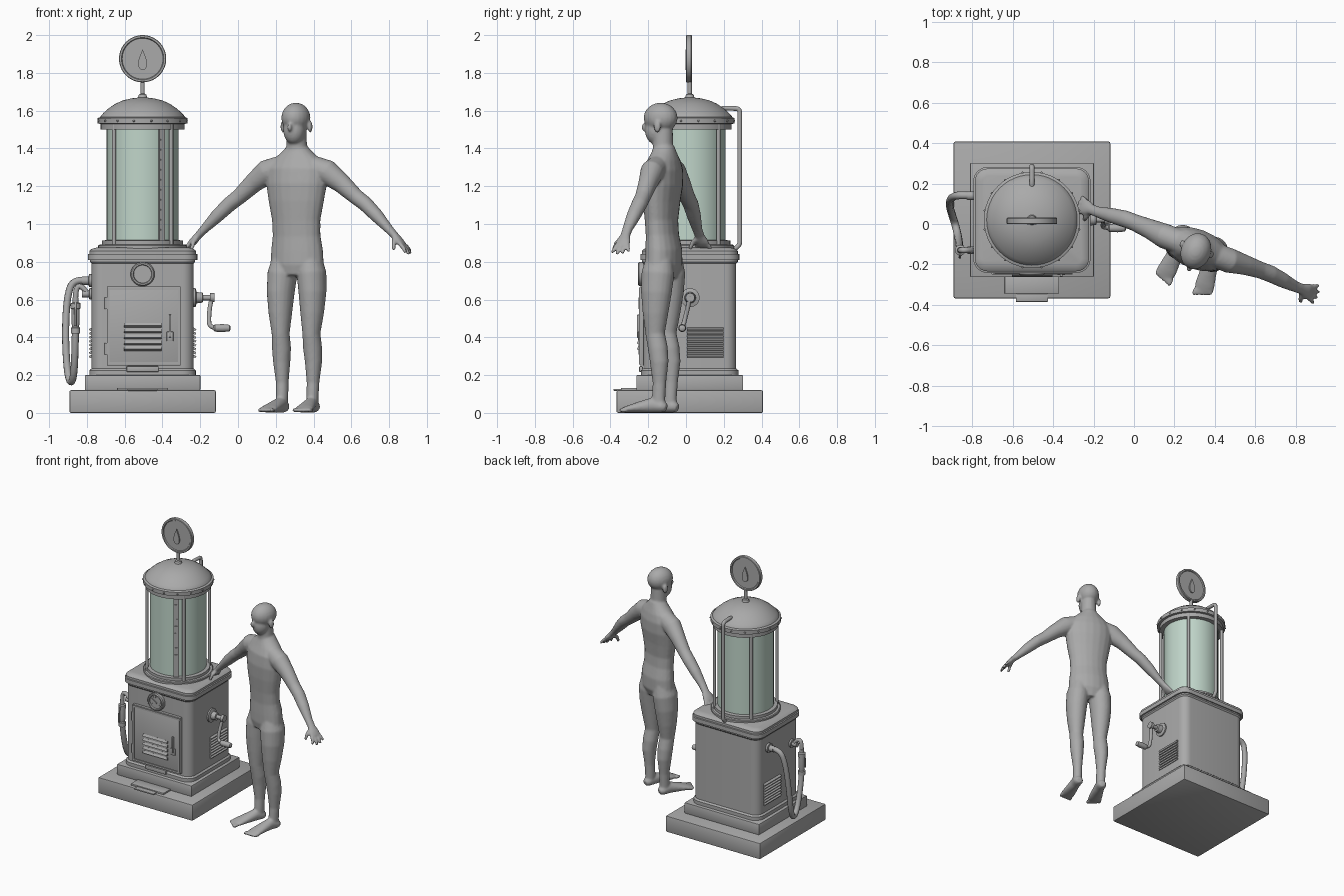
import bpy, bmesh, math
from mathutils import Vector, Matrix

CX, CY = -0.505, 0.02           # pump axis


def material(name, rgb):
    m = bpy.data.materials.new(name)
    m.diffuse_color = (*rgb, 1)
    return m


GREY = material("grey", (0.40, 0.40, 0.40))
GLASS = material("pale_green_glass", (0.53, 0.67, 0.59))


def finish(name, bm, mat=GREY, angle=35):
    bmesh.ops.recalc_face_normals(bm, faces=bm.faces)
    me = bpy.data.meshes.new(name)
    bm.to_mesh(me)
    bm.free()
    me.materials.append(mat)
    me.shade_smooth()
    me.set_sharp_from_angle(angle=math.radians(angle))
    ob = bpy.data.objects.new(name, me)
    bpy.context.collection.objects.link(ob)
    return ob


def loft(bm, rings):
    vs = [[bm.verts.new(p) for p in r] for r in rings]
    n = len(vs[0])
    for a, b in zip(vs, vs[1:]):
        for i in range(n):
            bm.faces.new((a[i], a[(i + 1) % n], b[(i + 1) % n], b[i]))
    bm.faces.new(vs[0][::-1])
    bm.faces.new(vs[-1])


def add_box(bm, c, s, rot=None):
    m = Matrix.Translation(c) @ (rot or Matrix()) @ Matrix.Diagonal((*s, 1))
    bmesh.ops.create_cube(bm, size=1, matrix=m)


def box(name, c, s, bevel=0.0):
    bm = bmesh.new()
    add_box(bm, c, s)
    if bevel:
        bmesh.ops.bevel(bm, geom=bm.edges[:], offset=bevel, segments=2, profile=0.5, affect='EDGES')
    return finish(name, bm)


def add_lathe(bm, prof, m, n=48):
    loft(bm, [[m @ Vector((r * math.cos(2 * math.pi * i / n), r * math.sin(2 * math.pi * i / n), z))
               for i in range(n)] for r, z in prof])


def lathe(name, prof, m, mat=GREY, n=48):
    bm = bmesh.new()
    add_lathe(bm, prof, m, n)
    return finish(name, bm, mat)


def axis(c, d):
    """Matrix placing local z along d at c."""
    return Matrix.Translation(c) @ Vector(d).to_track_quat('Z', 'Y').to_matrix().to_4x4()


def rod(name, a, b, r, n=16):
    a, b = Vector(a), Vector(b)
    return lathe(name, [(r, 0), (r, (b - a).length)], axis(a, b - a), n=n)


def rounded_prism(name, hx, hy, r, prof):
    """Rounded rectangle stacked through (z, outward offset) pairs."""
    bm, rings = bmesh.new(), []
    for z, o in prof:
        ring = []
        for q, (sx, sy) in enumerate([(1, 1), (-1, 1), (-1, -1), (1, -1)]):
            for k in range(7):
                t = math.pi / 2 * (q + k / 6)
                ring.append((CX + sx * (hx - r) + (r + o) * math.cos(t),
                             CY + sy * (hy - r) + (r + o) * math.sin(t), z))
        rings.append(ring)
    loft(bm, rings)
    return finish(name, bm)


def tube(name, pts, r):
    cu = bpy.data.curves.new(name, 'CURVE')
    cu.dimensions, cu.bevel_depth, cu.bevel_resolution, cu.use_fill_caps = '3D', r, 3, True
    sp = cu.splines.new('NURBS')
    sp.points.add(len(pts) - 1)
    for p, co in zip(sp.points, pts):
        p.co = (*co, 1)
    sp.use_endpoint_u, sp.order_u, sp.resolution_u = True, 3, 8
    cu.materials.append(GREY)
    ob = bpy.data.objects.new(name, cu)
    bpy.context.collection.objects.link(ob)
    return ob


# --- plinth and cabinet ---
box("base_slab", (CX, CY, 0.06), (0.775, 0.775, 0.12), 0.008)
box("base_step", (CX, CY, 0.16), (0.612, 0.566, 0.08), 0.005)
box("foot_plate", (CX, -0.303, 0.125), (0.27, 0.084, 0.014), 0.003)
box("foot_plate_lip", (CX, -0.365, 0.122), (0.16, 0.04, 0.01), 0.003)
rounded_prism("cabinet", 0.27, 0.246, 0.06,
              [(0.2, 0.012), (0.225, 0.012), (0.235, 0), (0.79, 0), (0.80, 0.008), (0.82, 0.008)])
rounded_prism("cabinet_cap", 0.29, 0.262, 0.07,
              [(0.81, 0), (0.84, 0), (0.842, -0.008), (0.858, -0.008), (0.868, -0.02), (0.875, -0.045)])

# --- glass cylinder, rings, dome ---
up = Matrix.Translation((CX, CY, 0))
lathe("lower_ring", [(0.235, 0.86), (0.235, 0.885), (0.23, 0.89), (0.215, 0.892), (0.215, 0.912), (0.19, 0.915)], up)
lathe("glass_tank", [(0.19, 0.905), (0.19, 1.51)], up, GLASS)
lathe("upper_ring", [(0.195, 1.5), (0.222, 1.5), (0.222, 1.53), (0.238, 1.532), (0.238, 1.56), (0.225, 1.566)], up)
lathe("dome", [(0.226, 1.56), (0.223, 1.57), (0.207, 1.588), (0.18, 1.612), (0.145, 1.636), (0.105, 1.654),
               (0.06, 1.665), (0.025, 1.669), (0.02, 1.685), (0.011, 1.69), (0.011, 1.76)], up)
bm = bmesh.new()
for k in range(16):
    t = math.pi * (k + 0.5) / 8
    bmesh.ops.create_uvsphere(bm, u_segments=8, v_segments=6, radius=0.006, matrix=Matrix.Translation(
        (CX + 0.238 * math.cos(t), CY + 0.238 * math.sin(t), 1.546)))
finish("ring_bolts", bm)
for k in range(4):
    t = math.pi / 4 + k * math.pi / 2
    x, y = CX + 0.214 * math.cos(t), CY + 0.214 * math.sin(t)
    rod("tank_rod", (x, y, 0.89), (x, y, 1.53), 0.011)
# level strip with tick marks
bm = bmesh.new()
rot = Matrix.Rotation(math.radians(31), 4, 'Z')
d = rot @ Vector((0, -1, 0))
add_box(bm, Vector((CX, CY, 1.21)) + d * 0.196, (0.035, 0.012, 0.61), rot)
for k in range(10):
    add_box(bm, Vector((CX, CY, 0.97 + k * 0.053)) + d * 0.203, (0.02, 0.006, 0.008), rot)
finish("level_strip", bm)

# --- round sign with a drop on each side ---
bm = bmesh.new()
add_lathe(bm, [(0.108, -0.009), (0.112, -0.016), (0.122, -0.016), (0.125, -0.012), (0.125, 0.012),
               (0.122, 0.016), (0.112, 0.016), (0.108, 0.009)], axis((CX, CY - 0.005, 1.875), (0, 1, 0)), 64)
finish("sign_disc", bm)
outline = [(0.032 * math.sin(t) * math.sin(t / 2) ** 1.3, 0.055 * math.cos(t))
           for t in (2 * math.pi * i / 32 for i in range(32)) if t <= math.pi + 0.01]
outline += [(-x, z) for x, z in outline[-2:0:-1]]
bm = bmesh.new()
for s in (-1, 1):
    loft(bm, [[(CX + x, CY - 0.005 + s * y, 1.87 + z) for x, z in outline] for y in (0.008, 0.018)])
finish("sign_drop", bm)

# --- vent pipe at the back ---
tube("vent_pipe", [(CX, 0.17, 1.60), (CX, 0.19, 1.615), (CX, 0.25, 1.612), (CX, 0.285, 1.61), (CX, 0.285, 1.56),
                   (CX, 0.285, 1.2), (CX, 0.285, 0.93), (CX, 0.285, 0.88), (CX, 0.24, 0.86)], 0.013)

# --- door, louvres, latch, hinges ---
FY = CY - 0.246
box("door", (-0.499, FY - 0.005, 0.46), (0.391, 0.026, 0.42), 0.004)
bm = bmesh.new()
for z in (0.262, 0.658):
    add_box(bm, (-0.499, FY - 0.02, z), (0.391, 0.008, 0.014))
for x in (-0.687, -0.311):
    add_box(bm, (x, FY - 0.02, 0.46), (0.014, 0.008, 0.41))
finish("door_frame", bm)
bm = bmesh.new()
for k in range(5):
    add_box(bm, (-0.504, FY - 0.02, 0.34 + 0.031 * k), (0.2, 0.022, 0.018), Matrix.Rotation(-0.5, 4, 'X'))
finish("door_louvres", bm)
box("door_latch_plate", (-0.36, FY - 0.02, 0.405), (0.036, 0.014, 0.05), 0.003)
box("door_latch_bar", (-0.36, FY - 0.027, 0.46), (0.012, 0.014, 0.12), 0.003)
for z in (0.34, 0.58):
    rod("door_hinge", (-0.697, FY - 0.016, z - 0.03), (-0.697, FY - 0.016, z + 0.03), 0.009)
box("sill", (CX, FY - 0.012, 0.232), (0.17, 0.02, 0.03), 0.004)
bm = bmesh.new()
for s in (-1, 1):
    for k in range(8):
        add_box(bm, (CX + s * 0.272, 0.102, 0.3 + 0.0205 * k), (0.022, 0.195, 0.012),
                Matrix.Rotation(s * 0.5, 4, 'Y'))
finish("side_louvres", bm)

# --- dial ---
lathe("dial", [(0.064, -0.01), (0.064, 0.022), (0.058, 0.028), (0.05, 0.028), (0.047, 0.018)],
      axis((CX, FY, 0.735), (0, -1, 0)))
bm = bmesh.new()
add_box(bm, (CX - 0.012, FY - 0.021, 0.742), (0.05, 0.006, 0.007), Matrix.Rotation(0.55, 4, 'Y'))
for k in range(9):
    t = math.radians(-30 + 30 * k)
    add_box(bm, (CX + 0.038 * math.cos(t), FY - 0.019, 0.735 + 0.038 * math.sin(t)), (0.01, 0.004, 0.004),
            Matrix.Rotation(-t, 4, 'Y'))
finish("dial_needle_and_marks", bm)

# --- crank ---
lathe("crank_hub", [(0.05, -0.01), (0.05, 0.012), (0.03, 0.018), (0.026, 0.05), (0.014, 0.052), (0.014, 0.09),
                    (0.024, 0.09), (0.024, 0.112)], axis((-0.237, 0.022, 0.61), (1, 0, 0)), n=32)
tube("crank_arm", [(-0.135, 0.022, 0.62), (-0.147, 0.015, 0.58), (-0.155, -0.005, 0.5), (-0.15, -0.018, 0.45),
                   (-0.10, -0.02, 0.449)], 0.012)
lathe("crank_handle", [(0.012, 0), (0.019, 0.008), (0.021, 0.05), (0.017, 0.085), (0.008, 0.09)],
      axis((-0.13, -0.02, 0.449), (1, 0, 0)), n=20)

# --- hose, fitting and nozzle on the left side ---
LX = CX - 0.27
lathe("hose_flange", [(0.034, -0.01), (0.034, 0.014), (0.022, 0.016), (0.022, 0.05)],
      axis((LX, 0.14, 0.70), (-1, 0, 0)), n=20)
tube("hose", [(LX - 0.03, 0.14, 0.70), (-0.87, 0.145, 0.71), (-0.905, 0.13, 0.62), (-0.915, 0.1, 0.42),
              (-0.905, 0.06, 0.22), (-0.885, 0.0, 0.15), (-0.868, -0.07, 0.2), (-0.862, -0.12, 0.36),
              (-0.86, -0.13, 0.46)], 0.019)
lathe("nozzle", [(0.024, 0.42), (0.024, 0.45), (0.018, 0.455), (0.022, 0.48), (0.022, 0.55), (0.026, 0.553),
                 (0.026, 0.58), (0.016, 0.585), (0.016, 0.61)], Matrix.Translation((-0.86, -0.13, 0)), n=20)
tube("nozzle_spout", [(-0.86, -0.13, 0.60), (-0.86, -0.13, 0.67), (-0.82, -0.13, 0.67), (-0.79, -0.13, 0.62)], 0.014)
tube("nozzle_lever", [(-0.86, -0.15, 0.58), (-0.862, -0.17, 0.55), (-0.862, -0.165, 0.46)], 0.006)
lathe("nozzle_holder", [(0.03, -0.01), (0.03, 0.012), (0.018, 0.014), (0.018, 0.05)],
      axis((LX, -0.13, 0.63), (-1, 0, 0)), n=20)

# --- standing figure: overlapping limbs merged into one skin ---
bm = bmesh.new()


def limb(stations, ref=(0, 1, 0), n=20):
    """Stations are (x, y, z, side radius, radius along ref)."""
    c = [Vector(s[:3]) for s in stations]
    rings = []
    for i, s in enumerate(stations):
        t = (c[min(i + 1, len(c) - 1)] - c[max(i - 1, 0)]).normalized()
        b = Vector(ref).cross(t).normalized()
        a = t.cross(b)
        rings.append([c[i] + b * s[3] * math.cos(2 * math.pi * k / n) + a * s[4] * math.sin(2 * math.pi * k / n)
                      for k in range(n)])
    loft(bm, rings)


def ball(c, r):
    bmesh.ops.create_uvsphere(bm, u_segments=20, v_segments=12, radius=1,
                              matrix=Matrix.Translation(c) @ Matrix.Diagonal((*r, 1)))


# torso, neck, head
limb([(0, 0, 0.72, 0.11, 0.07), (0, 0.008, 0.78, 0.148, 0.09), (0, 0.008, 0.86, 0.143, 0.09),
      (0, 0, 0.94, 0.132, 0.08), (0, -0.005, 1.02, 0.134, 0.08), (0, -0.005, 1.12, 0.153, 0.09),
      (0, 0, 1.21, 0.168, 0.099), (0, 0.005, 1.29, 0.168, 0.094), (0, 0.01, 1.34, 0.135, 0.078),
      (0, 0.01, 1.38, 0.085, 0.064), (0, 0.01, 1.41, 0.056, 0.055)])
limb([(0, 0.01, 1.34, 0.065, 0.06), (0, 0.003, 1.42, 0.054, 0.054), (0, 0, 1.5, 0.052, 0.056)])
ball((0, -0.01, 1.562), (0.075, 0.092, 0.08))
ball((0, -0.035, 1.495), (0.058, 0.06, 0.075))
ball((0, -0.102, 1.512), (0.013, 0.016, 0.022))
for s in (-1, 1):
    ball((s * 0.077, 0.0, 1.515), (0.012, 0.02, 0.032))
    # arm
    limb([(s * 0.10, 0.005, 1.30, 0.06, 0.06), (s * 0.17, 0.005, 1.275, 0.066, 0.062),
          (s * 0.25, 0.012, 1.215, 0.052, 0.05), (s * 0.33, 0.015, 1.145, 0.042, 0.042),
          (s * 0.385, 0.015, 1.105, 0.04, 0.042), (s * 0.45, 0.008, 1.045, 0.036, 0.038),
          (s * 0.52, 0, 0.975, 0.024, 0.028), (s * 0.555, 0, 0.94, 0.02, 0.027),
          (s * 0.585, 0, 0.907, 0.019, 0.04), (s * 0.605, 0, 0.885, 0.014, 0.039)])
    for k, ln in enumerate((0.048, 0.058, 0.054, 0.04)):
        y = -0.031 + 0.021 * k
        limb([(s * 0.585, y * 0.85, 0.905, 0.011, 0.011), (s * (0.6 + ln * 0.45), y * 1.2, 0.888 - ln * 0.4, 0.011, 0.011),
              (s * (0.6 + ln * 0.72), y * 1.45, 0.888 - ln * 0.85, 0.009, 0.009)], n=10)
    limb([(s * 0.56, -0.01, 0.93, 0.014, 0.014), (s * 0.568, -0.045, 0.9, 0.013, 0.013),
          (s * 0.572, -0.062, 0.862, 0.01, 0.01)], ref=(1, 0, 0), n=10)
    # leg
    limb([(s * 0.07, 0.01, 0.83, 0.06, 0.07), (s * 0.082, 0.006, 0.74, 0.078, 0.088),
          (s * 0.09, 0, 0.64, 0.073, 0.083), (s * 0.09, -0.005, 0.53, 0.062, 0.069),
          (s * 0.087, -0.008, 0.42, 0.047, 0.052), (s * 0.088, 0.008, 0.34, 0.05, 0.053),
          (s * 0.09, 0.016, 0.27, 0.045, 0.05), (s * 0.087, 0.016, 0.16, 0.033, 0.036),
          (s * 0.086, 0.012, 0.09, 0.032, 0.036), (s * 0.086, 0.01, 0.03, 0.03, 0.036)])
    # foot and toes
    limb([(s * 0.085, 0.055, 0.026, 0.02, 0.022), (s * 0.086, 0.035, 0.032, 0.031, 0.034),
          (s * 0.088, -0.02, 0.042, 0.041, 0.035), (s * 0.094, -0.09, 0.031, 0.03, 0.043),
          (s * 0.1, -0.15, 0.021, 0.02, 0.05), (s * 0.102, -0.18, 0.016, 0.013, 0.044)], ref=(1, 0, 0))
    for k in range(5):
        ball((s * (0.066 + 0.019 * k), -0.195 + 0.007 * k, 0.0145), (0.0125 - 0.0008 * k, 0.026, 0.0125))
figure = finish("standing_figure", bm, angle=180)
figure.matrix_world = Matrix.Translation((0.31, -0.125, 0)) @ Matrix.Rotation(math.radians(-20.7), 4, 'Z')
skin = figure.modifiers.new("merge", 'REMESH')
skin.mode, skin.voxel_size, skin.use_smooth_shade = 'VOXEL', 0.007, True
relax = figure.modifiers.new("relax", 'SMOOTH')
relax.factor, relax.iterations = 0.5, 6
